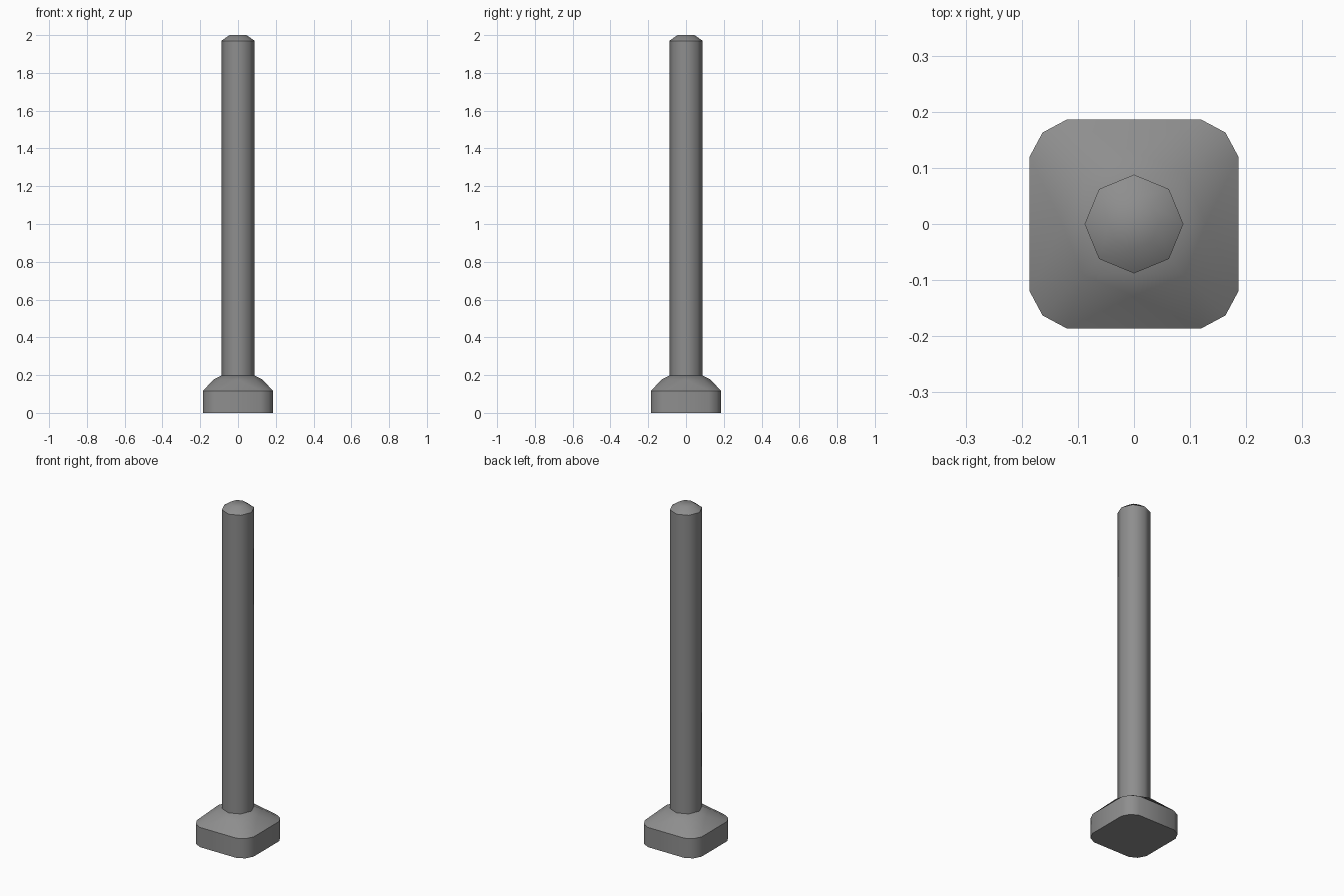
import bpy, bmesh, math

if "Cube" in bpy.data.objects:
    bpy.data.objects.remove(bpy.data.objects["Cube"])

grey = bpy.data.materials.new("dark_grey")
grey.diffuse_color = (0.27, 0.27, 0.27, 1)
grey.use_nodes = True
grey.node_tree.nodes["Principled BSDF"].inputs["Base Color"].default_value = grey.diffuse_color


def octagon(r, z):
    return [(r * math.cos(math.pi * i / 4), r * math.sin(math.pi * i / 4), z) for i in range(8)]


def rounded_square(z):
    # square with corners cut by two facets each
    corner = [(0.186, -0.12), (0.186, 0.12), (0.163, 0.163)]
    pts = []
    for k in range(4):
        c, s = round(math.cos(k * math.pi / 2)), round(math.sin(k * math.pi / 2))
        pts += [(x * c - y * s, x * s + y * c, z) for x, y in corner]
    return pts


def hull_part(name, rings, smooth_angle):
    # convex solid through a stack of rings
    bm = bmesh.new()
    for ring in rings:
        for p in ring:
            bm.verts.new(p)
    bmesh.ops.convex_hull(bm, input=bm.verts[:])
    bmesh.ops.dissolve_limit(bm, angle_limit=0.01, verts=bm.verts[:], edges=bm.edges[:])
    bmesh.ops.recalc_face_normals(bm, faces=bm.faces[:])
    mesh = bpy.data.meshes.new(name)
    bm.to_mesh(mesh)
    bm.free()
    mesh.materials.append(grey)
    obj = bpy.data.objects.new(name, mesh)
    bpy.context.collection.objects.link(obj)
    bpy.ops.object.select_all(action='DESELECT')
    obj.select_set(True)
    bpy.context.view_layer.objects.active = obj
    bpy.ops.object.shade_smooth_by_angle(angle=math.radians(smooth_angle))


# Base: block with sloped shoulder
hull_part("base", [rounded_square(0), rounded_square(0.117),
                   octagon(0.128, 0.177), octagon(0.088, 0.198)], 38)

# Post: octagonal shaft with bevelled cap
hull_part("post", [octagon(0.088, 0.198), octagon(0.088, 1.97), octagon(0.045, 2.0)], 46)
